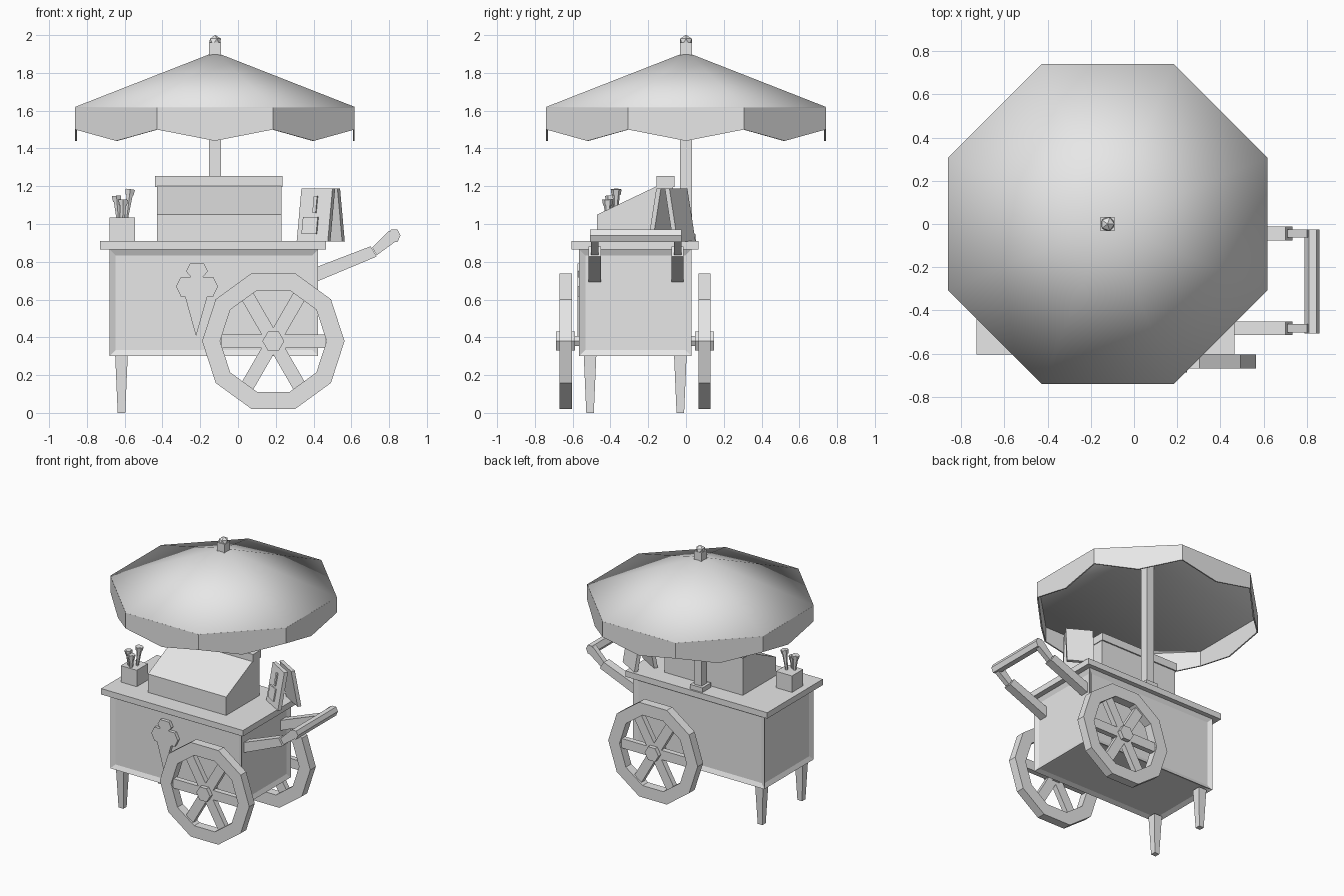
import bpy, bmesh, math
from mathutils import Matrix, Vector

if "Cube" in bpy.data.objects:
    bpy.data.objects.remove(bpy.data.objects["Cube"])

grey = bpy.data.materials.new("plain grey")
grey.diffuse_color = (0.8, 0.8, 0.8, 1)
grey.use_nodes = True
grey.node_tree.nodes["Principled BSDF"].inputs["Base Color"].default_value = grey.diffuse_color


def finish(name, bm):
    bmesh.ops.recalc_face_normals(bm, faces=bm.faces)
    me = bpy.data.meshes.new(name)
    bm.to_mesh(me)
    bm.free()
    me.materials.append(grey)
    ob = bpy.data.objects.new(name, me)
    bpy.context.collection.objects.link(ob)
    return ob


def prism(name, pts, a, b, axis="y"):
    """Extrude a profile: (x, z) points along y, or (y, z) points along x."""
    bm = bmesh.new()
    put = (lambda p, t: (p[0], t, p[1])) if axis == "y" else (lambda p, t: (t, p[0], p[1]))
    lo = [bm.verts.new(put(p, a)) for p in pts]
    hi = [bm.verts.new(put(p, b)) for p in pts]
    bm.faces.new(lo)
    bm.faces.new(hi)
    n = len(pts)
    for i in range(n):
        j = (i + 1) % n
        bm.faces.new((lo[i], lo[j], hi[j], hi[i]))
    return finish(name, bm)


def box(name, x0, x1, y0, y1, z0, z1):
    return prism(name, [(x0, z0), (x1, z0), (x1, z1), (x0, z1)], y0, y1)


def polygon(cx, cz, r, n, turn=0.0):
    return [(cx + r * math.cos(turn + math.tau * i / n),
             cz + r * math.sin(turn + math.tau * i / n)) for i in range(n)]


def cone(name, r0, r1, h, sides, matrix):
    bm = bmesh.new()
    bmesh.ops.create_cone(bm, cap_ends=True, segments=sides, radius1=r0, radius2=r1,
                          depth=h, matrix=matrix)
    return finish(name, bm)


# Cart body with recessed panels on the sides and underneath
bm = bmesh.new()
bmesh.ops.create_cube(bm, size=1, matrix=Matrix.Translation((-0.128, -0.268, 0.583))
                      @ Matrix.Diagonal((1.105, 0.595, 0.565, 1)))
bm.normal_update()
sides = [f for f in bm.faces if f.normal.z < 0.5]
bmesh.ops.inset_individual(bm, faces=sides, thickness=0.046, depth=-0.015)
finish("cart_body", bm)
box("counter_top", -0.73, 0.465, -0.605, 0.065, 0.865, 0.91)

# Tapered front and back legs
for label, y in (("front", -0.508), ("back", -0.03)):
    cone("leg_" + label, 0.02 * 2 ** 0.5, 0.033 * 2 ** 0.5, 0.30, 4,
         Matrix.Translation((-0.617, y, 0.15)) @ Matrix.Rotation(math.pi / 4, 4, "Z"))

# Ten-sided wheels with six spokes
WX, WZ = 0.187, 0.38
for label, y in (("front", -0.637), ("back", 0.098)):
    bm = bmesh.new()
    loops = [[bm.verts.new((x, y + dy, z)) for x, z in polygon(WX, WZ, r, 10)]
             for r, dy in ((0.377, -0.033), (0.377, 0.033), (0.282, 0.033), (0.282, -0.033))]
    for k in range(4):
        p, q = loops[k], loops[(k + 1) % 4]
        for i in range(10):
            j = (i + 1) % 10
            bm.faces.new((p[i], p[j], q[j], q[i]))
    finish("wheel_rim_" + label, bm)
    for s in range(3):
        spoke = box("wheel_spoke_%s_%d" % (label, s + 1), -0.275, 0.275, -0.02, 0.02, -0.036, 0.036)
        spoke.location = (WX, y, WZ)
        spoke.rotation_euler.y = s * math.pi / 3
    prism("wheel_hub_" + label, polygon(WX, WZ, 0.058, 6), y - 0.05, y + 0.05)
prism("axle", polygon(WX, WZ, 0.03, 6), -0.62, 0.08)

# Push handle: two arms, two bent grips and a crossbar
for label, y in (("front", -0.483), ("back", -0.044)):
    prism("handle_arm_" + label, [(0.41, 0.692), (0.41, 0.77), (0.702, 0.882), (0.735, 0.828)],
          y - 0.032, y + 0.032)
    prism("handle_grip_" + label, [(0.71, 0.875), (0.735, 0.835), (0.845, 0.915), (0.80, 0.965)],
          y - 0.019, y + 0.019)
prism("handle_crossbar", [(0.79, 0.93), (0.81, 0.97), (0.845, 0.97), (0.86, 0.94),
                          (0.845, 0.905), (0.805, 0.905)], -0.507, -0.025)

# Sloped display case with a cap
prism("display_case", [(-0.47, 0.91), (-0.07, 0.91), (-0.07, 1.2), (-0.155, 1.2), (-0.47, 1.05)],
      -0.43, 0.23, "x")
box("display_cap", -0.44, 0.235, -0.155, -0.06, 1.197, 1.255)

# Cone holder with three wafer cones
box("cone_holder", -0.68, -0.545, -0.44, -0.305, 0.91, 1.035)
for i, (x, y, top, lean) in enumerate(((-0.637, -0.40, 1.15, -0.08), (-0.58, -0.37, 1.185, 0.12),
                                       (-0.61, -0.415, 1.13, 0.03))):
    place = Matrix.Translation((x, y, top - 0.08)) @ Matrix.Rotation(lean, 4, "Y")
    cone("wafer_cone_%d" % (i + 1), 0.008, 0.022, 0.16, 6, place)
    cone("wafer_lip_%d" % (i + 1), 0.024, 0.029, 0.03, 6, place @ Matrix.Translation((0, 0, 0.064)))

# Ice cream emblem on the front panel
prism("ice_cream_emblem",
      [(-0.254, 0.79), (-0.18, 0.79), (-0.16, 0.75), (-0.185, 0.72), (-0.132, 0.72),
       (-0.106, 0.67), (-0.132, 0.615), (-0.162, 0.615), (-0.222, 0.405), (-0.28, 0.615),
       (-0.302, 0.615), (-0.328, 0.67), (-0.302, 0.72), (-0.25, 0.72), (-0.275, 0.75)],
      -0.575, -0.545)

# Folding menu board standing turned on the counter
parts = []
for label, s in (("front", 1), ("back", -1)):
    parts.append(prism("menu_panel_" + label, [(-0.09 * s, 0), (-0.062 * s, 0), (-0.012 * s, 0.28),
                                               (-0.04 * s, 0.28)], -0.095, 0.095, "x"))


def on_panel(z, out):
    return (-0.09 + 0.05 * z / 0.28 - out, z)


for name, u0, u1, z0, z1 in (("menu_picture", -0.065, 0.025, 0.04, 0.13),
                             ("menu_stick", -0.01, 0.01, 0.15, 0.24)):
    parts.append(prism(name, [on_panel(z0, 0.009), on_panel(z0, 0), on_panel(z1, 0),
                              on_panel(z1, 0.009)], u0, u1, "x"))
for ob in parts:
    ob.location = (0.438, -0.075, 0.908)
    ob.rotation_euler.z = -math.radians(30)

# Umbrella pole, foot and finial
PX = -0.122
box("umbrella_pole", PX - 0.032, PX + 0.032, -0.032, 0.032, 0.90, 1.96)
box("pole_foot", PX - 0.052, PX + 0.052, -0.052, 0.052, 0.91, 0.945)
bm = bmesh.new()
bmesh.ops.create_icosphere(bm, subdivisions=1, radius=0.036,
                           matrix=Matrix.Translation((PX, 0, 1.965)))
finish("finial", bm)

# Eight-sided umbrella canopy
corners = polygon(PX, 0, 0.74 / math.cos(math.pi / 8), 8, math.pi / 8)
bm = bmesh.new()
tip = bm.verts.new((PX, 0, 1.91))
rim = [bm.verts.new((x, y, 1.62)) for x, y in corners]
for i in range(8):
    bm.faces.new((tip, rim[i], rim[(i + 1) % 8]))
canopy = finish("canopy", bm)

# Hanging valance with a point in the middle of each side
bm = bmesh.new()
top = [bm.verts.new((x, y, 1.618)) for x, y in corners]
low = [bm.verts.new((x, y, 1.50)) for x, y in corners]
for i in range(8):
    j = (i + 1) % 8
    mid = (low[i].co + low[j].co) / 2
    point = bm.verts.new((mid.x, mid.y, 1.44))
    bm.faces.new((top[i], low[i], point, low[j], top[j]))
valance = finish("valance", bm)
for ob in (canopy, valance):
    mod = ob.modifiers.new("thickness", "SOLIDIFY")
    mod.thickness = 0.01
    mod.offset = -1

# Soft shading on the canopy slopes only
bpy.ops.object.select_all(action="DESELECT")
canopy.select_set(True)
bpy.context.view_layer.objects.active = canopy
bpy.ops.object.shade_smooth_by_angle(angle=math.radians(30))
